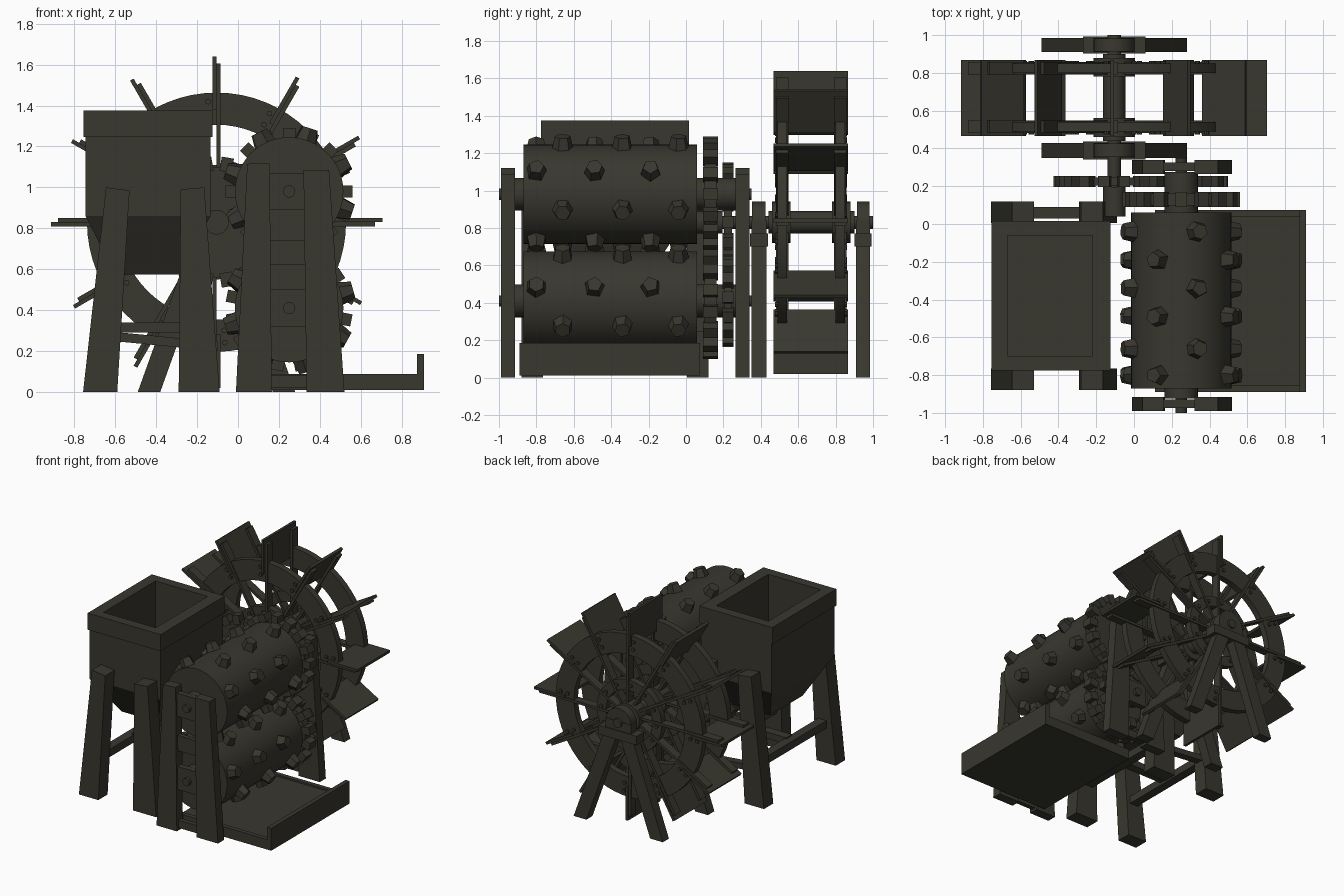
import bpy, bmesh, math, random
from mathutils import Matrix, Vector

if "Cube" in bpy.data.objects:
    bpy.data.objects.remove(bpy.data.objects["Cube"])

random.seed(4)
MAT = bpy.data.materials.new("dark_olive_iron")
MAT.diffuse_color = (0.040, 0.038, 0.028, 1)
MAT.use_nodes = True
MAT.node_tree.nodes["Principled BSDF"].inputs["Base Color"].default_value = MAT.diffuse_color


def finish(name, bm):
    bmesh.ops.recalc_face_normals(bm, faces=bm.faces)
    me = bpy.data.meshes.new(name)
    bm.to_mesh(me)
    bm.free()
    me.materials.append(MAT)
    for p in me.polygons:
        p.use_smooth = True
    me.set_sharp_from_angle(angle=math.radians(30))
    ob = bpy.data.objects.new(name, me)
    bpy.context.collection.objects.link(ob)
    return ob


def add_box(bm, x0, x1, y0, y1, z0, z1, m=Matrix()):
    c = Vector(((x0 + x1) / 2, (y0 + y1) / 2, (z0 + z1) / 2))
    s = Matrix.Diagonal((x1 - x0, y1 - y0, z1 - z0, 1))
    bmesh.ops.create_cube(bm, size=1, matrix=m @ Matrix.Translation(c) @ s)


def add_cyl(bm, x, z, r, y0, y1, n=32):
    m = Matrix.Translation((x, (y0 + y1) / 2, z)) @ Matrix.Rotation(math.pi / 2, 4, 'X')
    bmesh.ops.create_cone(bm, cap_ends=True, segments=n, radius1=r, radius2=r,
                          depth=abs(y1 - y0), matrix=m)


def add_prism(bm, pts, y0, y1):
    a = [bm.verts.new((x, y0, z)) for x, z in pts]
    b = [bm.verts.new((x, y1, z)) for x, z in pts]
    bm.faces.new(a)
    bm.faces.new(b[::-1])
    for i in range(len(pts)):
        j = (i + 1) % len(pts)
        bm.faces.new((a[i], b[i], b[j], a[j]))


def add_ring(bm, x, z, r0, r1, y0, y1, n=48):
    loops = []
    for r, y in ((r0, y0), (r1, y0), (r1, y1), (r0, y1)):
        loops.append([bm.verts.new((x + r * math.cos(2 * math.pi * i / n), y,
                                    z + r * math.sin(2 * math.pi * i / n))) for i in range(n)])
    for k in range(4):
        p, q = loops[k], loops[(k + 1) % 4]
        for i in range(n):
            j = (i + 1) % n
            bm.faces.new((p[i], p[j], q[j], q[i]))


def spin(x, z, deg):
    # local +x becomes the radial direction around a y axis through (x, z)
    return Matrix.Translation((x, 0, z)) @ Matrix.Rotation(-math.radians(deg), 4, 'Y')


def gear(name, x, z, r, y0, y1, teeth, phase=0):
    bm = bmesh.new()
    add_cyl(bm, x, z, r - 0.05, y0 + 0.008, y1 - 0.008, 40)
    for i in range(teeth):
        add_box(bm, r - 0.07, r, y0, y1, -0.03, 0.03, spin(x, z, phase + 360 * i / teeth))
    finish(name, bm)


RX, ZU, ZL = 0.25, 0.98, 0.41     # crushing rollers
WX, WZ = -0.105, 0.83             # water wheel axle

# Crushing rollers with staggered lugs
for name, z, a0 in (("upper_roller", ZU, 27), ("lower_roller", ZL, 16)):
    bm = bmesh.new()
    add_cyl(bm, RX, z, 0.265, -0.87, 0.06, 48)
    add_cyl(bm, RX, z, 0.088, -0.925, 0.275)
    add_cyl(bm, RX, z, 0.03, -1.0, 0.35, 16)
    finish(name, bm)
    bm = bmesh.new()
    for k in range(8):
        for y in ((-0.80, -0.49, -0.19) if k % 2 == 0 else (-0.66, -0.34, -0.04)):
            m = (spin(RX, z, a0 + 45 * k) @ Matrix.Translation((0.285, y, 0))
                 @ Matrix.Rotation(math.pi / 2, 4, 'Y')
                 @ Matrix.Rotation(random.random() * 6, 4, 'Z'))
            bmesh.ops.create_cone(bm, cap_ends=True, segments=random.choice((5, 6, 6)),
                                  radius1=0.06, radius2=0.042, depth=0.08, matrix=m)
    finish(name + "_lugs", bm)

# Gears
gear("upper_roller_gear", RX, ZU, 0.31, 0.09, 0.17, 16, 0)
gear("lower_roller_gear", RX, ZL, 0.31, 0.09, 0.17, 16, 11.25)
gear("wheel_drive_gear", WX, WZ, 0.32, 0.195, 0.255, 18, 0)
gear("lower_driven_gear", RX, ZL, 0.245, 0.195, 0.255, 14, 5)

# Roller frames, front and back
for name, y0, y1 in (("front_frame", -0.99, -0.915), ("back_frame", 0.265, 0.34)):
    bm = bmesh.new()
    add_prism(bm, [(-0.01, 0), (0.165, 0), (0.155, 1.12), (0.045, 1.115)], y0, y1)
    add_prism(bm, [(0.335, 0), (0.52, 0), (0.445, 1.085), (0.32, 1.085)], y0, y1)
    for z in (ZU, ZL):
        add_box(bm, 0.13, 0.36, y0 + 0.015, y1 - 0.015, z - 0.09, z + 0.09)
    add_box(bm, 0.13, 0.36, y0 + 0.02, y1 - 0.02, 0.62, 0.74)
    add_box(bm, 0.14, 0.36, y0 + 0.02, y1 - 0.02, 0.02, 0.08)
    finish(name, bm)

# Collecting tray
bm = bmesh.new()
add_box(bm, 0.11, 0.91, -0.89, 0.075, 0.01, 0.075)
add_box(bm, 0.875, 0.91, -0.89, 0.075, 0.01, 0.185)
add_box(bm, 0.11, 0.88, -0.89, -0.855, 0.01, 0.088)
add_box(bm, 0.11, 0.88, 0.04, 0.075, 0.01, 0.088)
finish("tray", bm)

# Hopper: rim and tapered bin, hollow at the top
bm = bmesh.new()
secs = [(-0.60, -0.28, -0.58, -0.18, 0.575), (-0.745, -0.135, -0.765, 0.01, 0.86),
        (-0.745, -0.135, -0.765, 0.01, 1.245), (-0.755, -0.125, -0.775, 0.015, 1.245),
        (-0.755, -0.125, -0.775, 0.015, 1.375), (-0.67, -0.22, -0.70, -0.06, 1.375),
        (-0.67, -0.22, -0.70, -0.06, 1.245), (-0.67, -0.22, -0.70, -0.06, 0.95)]
loops = [[bm.verts.new(p) for p in ((a, c, z), (b, c, z), (b, d, z), (a, d, z))]
         for a, b, c, d, z in secs]
for p, q in zip(loops, loops[1:]):
    for i in range(4):
        j = (i + 1) % 4
        bm.faces.new((p[i], p[j], q[j], q[i]))
bm.faces.new(loops[0][::-1])
bm.faces.new(loops[-1])
finish("hopper", bm)

# Hopper legs and stretchers
bm = bmesh.new()
for y0, y1 in ((-0.88, -0.765), (0.005, 0.12)):
    add_prism(bm, [(-0.757, 0), (-0.59, 0), (-0.53, 0.985), (-0.645, 1.0)], y0, y1)
    add_prism(bm, [(-0.29, 0), (-0.09, 0), (-0.165, 1.0), (-0.28, 0.99)], y0, y1)
finish("hopper_legs", bm)
bm = bmesh.new()
for x in (-0.64, -0.21):
    add_box(bm, x - 0.035, x + 0.035, -0.82, 0.06, 0.27, 0.33)
add_box(bm, -0.62, -0.22, -0.42, -0.35, 0.29, 0.34)
add_prism(bm, [(-0.62, 0.25), (-0.10, 0.20), (-0.10, 0.245), (-0.62, 0.295)], 0.03, 0.09)
finish("hopper_stretchers", bm)

# Water wheel axle and hubs
bm = bmesh.new()
add_cyl(bm, WX, WZ, 0.035, 0.04, 1.0, 20)
add_cyl(bm, WX, WZ, 0.06, 0.04, 0.195)
add_cyl(bm, WX, WZ, 0.06, 0.44, 0.90)
for y0, y1 in ((0.46, 0.56), (0.78, 0.88)):
    add_cyl(bm, WX, WZ, 0.11, y0, y1)
finish("wheel_axle", bm)

# Wheel rims
bm = bmesh.new()
for y0 in (0.49, 0.80):
    add_ring(bm, WX, WZ, 0.476, 0.633, y0, y0 + 0.05, 64)
    add_ring(bm, WX, WZ, 0.20, 0.28, y0, y0 + 0.05)
finish("wheel_rims", bm)

# Wheel spokes, paddles and rivets
spokes, paddles, rivets = bmesh.new(), bmesh.new(), bmesh.new()
for i in range(12):
    m = spin(WX, WZ, 30 * i)
    add_box(paddles, 0.55, 0.81, 0.467, 0.867, 0.0, 0.02, m)
    for y in (0.515, 0.825):
        add_box(spokes, 0.08, 0.775, y - 0.033, y + 0.033, -0.02, 0.0, m)
    for r in (0.24, 0.53, 0.59):
        a = math.radians(30 * i + 4)
        x, z = WX + r * math.cos(a), WZ + r * math.sin(a)
        add_cyl(rivets, x, z, 0.014, 0.475, 0.50, 8)
        add_cyl(rivets, x, z, 0.014, 0.84, 0.862, 8)
finish("wheel_spokes", spokes)
finish("wheel_paddles", paddles)
finish("wheel_rivets", rivets)

# Wheel stands: splayed legs, cap beam and bearing
for name, y0, y1 in (("inner_wheel_stand", 0.35, 0.43), ("outer_wheel_stand", 0.91, 0.985)):
    bm = bmesh.new()
    for s in (-1, 1):
        add_prism(bm, [(WX + s * a, z) for a, z in
                       ((0.275, 0), (0.385, 0), (0.13, 0.71), (0.02, 0.71))], y0, y1)
    add_box(bm, WX - 0.165, WX + 0.165, y0 - 0.008, y1 + 0.008, 0.70, 0.77)
    add_box(bm, WX - 0.11, WX + 0.11, y0, y1, 0.76, 0.84)
    add_cyl(bm, WX, WZ, 0.11, y0 + 0.004, y1 - 0.004, 24)
    finish(name, bm)
